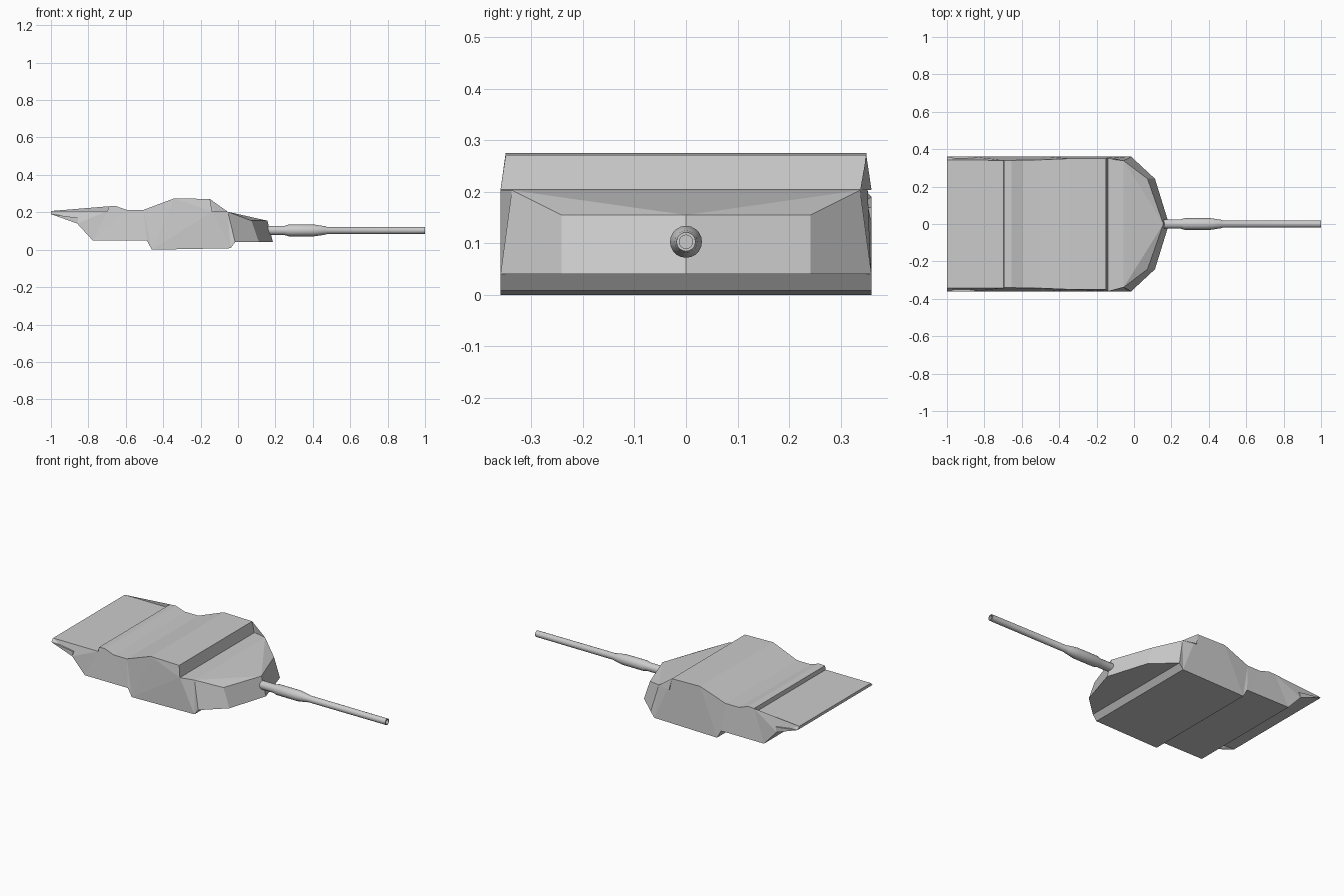
import bpy, bmesh, math

cube = bpy.data.objects.get("Cube")
if cube:
    bpy.data.objects.remove(cube, do_unlink=True)

grey = bpy.data.materials.new("light grey")
grey.use_nodes = True
colour = (0.6, 0.6, 0.6, 1)
grey.diffuse_color = colour
grey.node_tree.nodes["Principled BSDF"].inputs["Base Color"].default_value = colour


def finish(bm, name):
    bmesh.ops.recalc_face_normals(bm, faces=bm.faces)
    mesh = bpy.data.meshes.new(name)
    bm.to_mesh(mesh)
    bm.free()
    obj = bpy.data.objects.new(name, mesh)
    mesh.materials.append(grey)
    bpy.context.collection.objects.link(obj)
    return obj


# Turret shell: side outline as (x, z, half width), ending at the cheek corners
outline = [
    (-0.015, 0.04, 0.36), (-0.04, 0.008, 0.36), (-0.46, 0, 0.36),
    (-0.487, 0.048, 0.36), (-0.775, 0.048, 0.36), (-0.86, 0.14, 0.36),
    (-0.852, 0.17, 0.36), (-1, 0.19, 0.36), (-1, 0.207, 0.343),
    (-0.697, 0.207, 0.343), (-0.694, 0.232, 0.34), (-0.655, 0.234, 0.34),
    (-0.595, 0.213, 0.342), (-0.505, 0.213, 0.343), (-0.34, 0.275, 0.35),
    (-0.15, 0.271, 0.35), (-0.138, 0.204, 0.36), (-0.055, 0.203, 0.338),
]
bm = bmesh.new()
right, left = [[bm.verts.new((x, s * w, z)) for x, z, w in outline] for s in (-1, 1)]
for i in range(len(outline) - 1):
    bm.faces.new((right[i], right[i + 1], left[i + 1], left[i]))
sides = [bm.faces.new(right), bm.faces.new(left)]

# Wedge nose with angled cheeks, mirrored about the centre line
low_tip = bm.verts.new((0.187, 0, 0.04))
top_tip = bm.verts.new((0.157, 0, 0.155))
low_mid = []
for s, side in ((-1, right), (1, left)):
    low = bm.verts.new((0.112, s * 0.242, 0.04))
    top = bm.verts.new((0.072, s * 0.242, 0.155))
    bm.faces.new((side[0], low, top, side[-1]))
    bm.faces.new((low, low_tip, top_tip, top))
    bm.faces.new((side[-1], top, top_tip))
    low_mid.append(low)
bm.faces.new((right[-1], top_tip, left[-1]))
bm.faces.new((right[0], low_mid[0], low_tip, low_mid[1], left[0]))
bmesh.ops.triangulate(bm, faces=sides)
finish(bm, "turret_shell")

# Gun barrel with fume sleeve and hollow muzzle: (x, radius), turned about x
profile = [
    (0.13, 0.0), (0.13, 0.025), (0.25, 0.025), (0.27, 0.031), (0.41, 0.031),
    (0.47, 0.022), (0.475, 0.0195), (1, 0.0185), (1, 0.013), (0.9, 0.013), (0.9, 0),
]
bm = bmesh.new()
verts = [bm.verts.new((x, 0, 0.103 + r)) for x, r in profile]
edges = [bm.edges.new(pair) for pair in zip(verts, verts[1:])]
bmesh.ops.spin(bm, geom=verts + edges, cent=(0, 0, 0.103), axis=(1, 0, 0),
               angle=2 * math.pi, steps=20)
bmesh.ops.remove_doubles(bm, verts=bm.verts, dist=0.0001)
barrel = finish(bm, "gun_barrel")
bpy.ops.object.select_all(action="DESELECT")
barrel.select_set(True)
bpy.context.view_layer.objects.active = barrel
bpy.ops.object.shade_smooth_by_angle(angle=math.radians(35))
